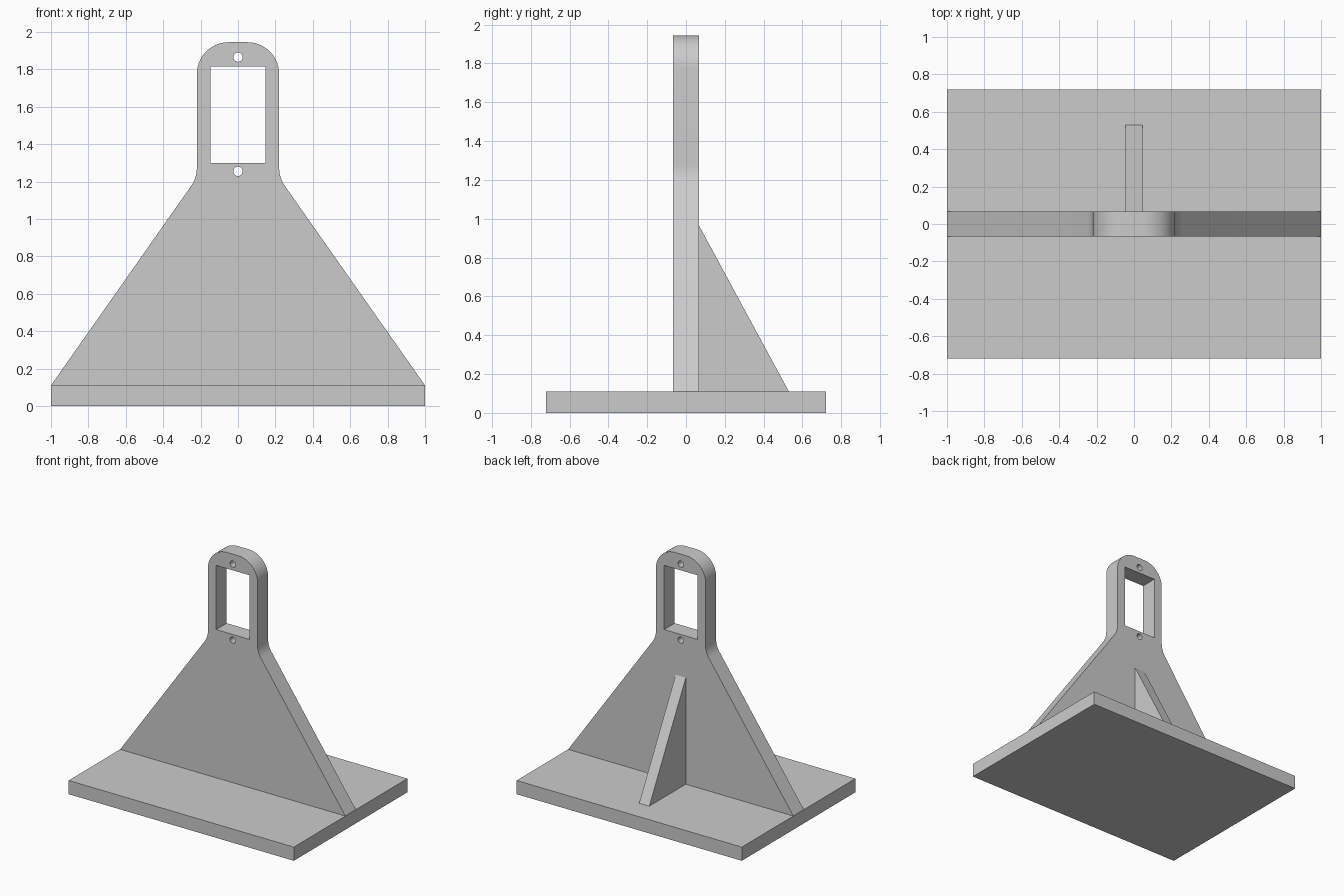
import bpy, bmesh, math
from mathutils import Matrix, Vector

cube = bpy.data.objects.get("Cube")
if cube:
    bpy.data.objects.remove(cube, do_unlink=True)

grey = bpy.data.materials.new("light grey")
grey.use_nodes = True
colour = (0.6, 0.6, 0.6, 1)
grey.diffuse_color = colour
grey.node_tree.nodes["Principled BSDF"].inputs["Base Color"].default_value = colour

BASE_X, BASE_Y, BASE_TOP = 1.0, 0.72, 0.11
WALL = 0.067      # half thickness of the upright
NECK = 0.22       # half width of the neck
FILLET = 0.17


def rounded(points, steps=14):
    """Outline from (x, z, radius) corners, with each corner filleted."""
    out = []
    for i, (x, z, r) in enumerate(points):
        p = Vector((x, z))
        if not r:
            out.append(p)
            continue
        a = (Vector(points[i - 1][:2]) - p).normalized()
        b = (Vector(points[(i + 1) % len(points)][:2]) - p).normalized()
        half = a.angle(b) / 2
        centre = p + (a + b).normalized() * r / math.sin(half)
        start = p + a * r / math.tan(half) - centre
        end = p + b * r / math.tan(half) - centre
        sweep = math.pi - 2 * half
        for k in range(steps + 1):
            t = k / steps
            d = start * math.sin((1 - t) * sweep) + end * math.sin(t * sweep)
            out.append(centre + d / math.sin(sweep))
    return out


def circle(cz, r, n=24):
    return [(r * math.cos(math.tau * k / n), cz + r * math.sin(math.tau * k / n))
            for k in range(n)]


def prism(name, loops, half_depth, matrix):
    """Extrude a flat outline, with any inner loops as holes."""
    curve = bpy.data.curves.new(name + "_outline", "CURVE")
    curve.dimensions = "2D"
    curve.fill_mode = "BOTH"
    curve.extrude = half_depth
    for loop in loops:
        spline = curve.splines.new("POLY")
        spline.points.add(len(loop) - 1)
        for point, (u, v) in zip(spline.points, loop):
            point.co = (u, v, 0, 1)
        spline.use_cyclic_u = True
    temp = bpy.data.objects.new(name + "_outline", curve)
    bpy.context.collection.objects.link(temp)
    bpy.context.view_layer.update()
    mesh = bpy.data.meshes.new_from_object(
        temp.evaluated_get(bpy.context.evaluated_depsgraph_get()))
    bpy.data.objects.remove(temp, do_unlink=True)

    mesh.name = name
    bm = bmesh.new()
    bm.from_mesh(mesh)
    bmesh.ops.remove_doubles(bm, verts=bm.verts, dist=0.0001)
    bmesh.ops.transform(bm, matrix=matrix, verts=bm.verts)
    bmesh.ops.recalc_face_normals(bm, faces=bm.faces)
    bm.to_mesh(mesh)
    bm.free()
    mesh.materials.clear()
    mesh.materials.append(grey)
    obj = bpy.data.objects.new(name, mesh)
    bpy.context.collection.objects.link(obj)
    bpy.ops.object.select_all(action="DESELECT")
    obj.select_set(True)
    bpy.context.view_layer.objects.active = obj
    bpy.ops.object.shade_smooth_by_angle(angle=math.radians(30))


def rectangle(x, low, high):
    return [(-x, low), (x, low), (x, high), (-x, high)]


upright = Matrix.Rotation(math.pi / 2, 4, "X")
sideways = Matrix.Rotation(math.pi / 2, 4, "Z") @ upright

# Base plate
prism("base_plate", [rectangle(BASE_X, 0, BASE_TOP)], BASE_Y, upright)

# Upright plate: flared skirt, rounded neck, window and two screw holes
right_side = [(BASE_X, BASE_TOP, 0), (NECK, 1.22, FILLET), (NECK, 1.945, FILLET)]
left_side = [(-x, z, r) for x, z, r in reversed(right_side)]
prism("upright_plate",
      [rounded(right_side + left_side),
       rectangle(0.147, 1.30, 1.815),
       circle(1.865, 0.025),
       circle(1.255, 0.025)],
      WALL, upright)

# Triangular rib behind the upright
prism("support_rib",
      [[(WALL, BASE_TOP), (0.53, BASE_TOP), (WALL, 0.965)]], 0.045, sideways)
